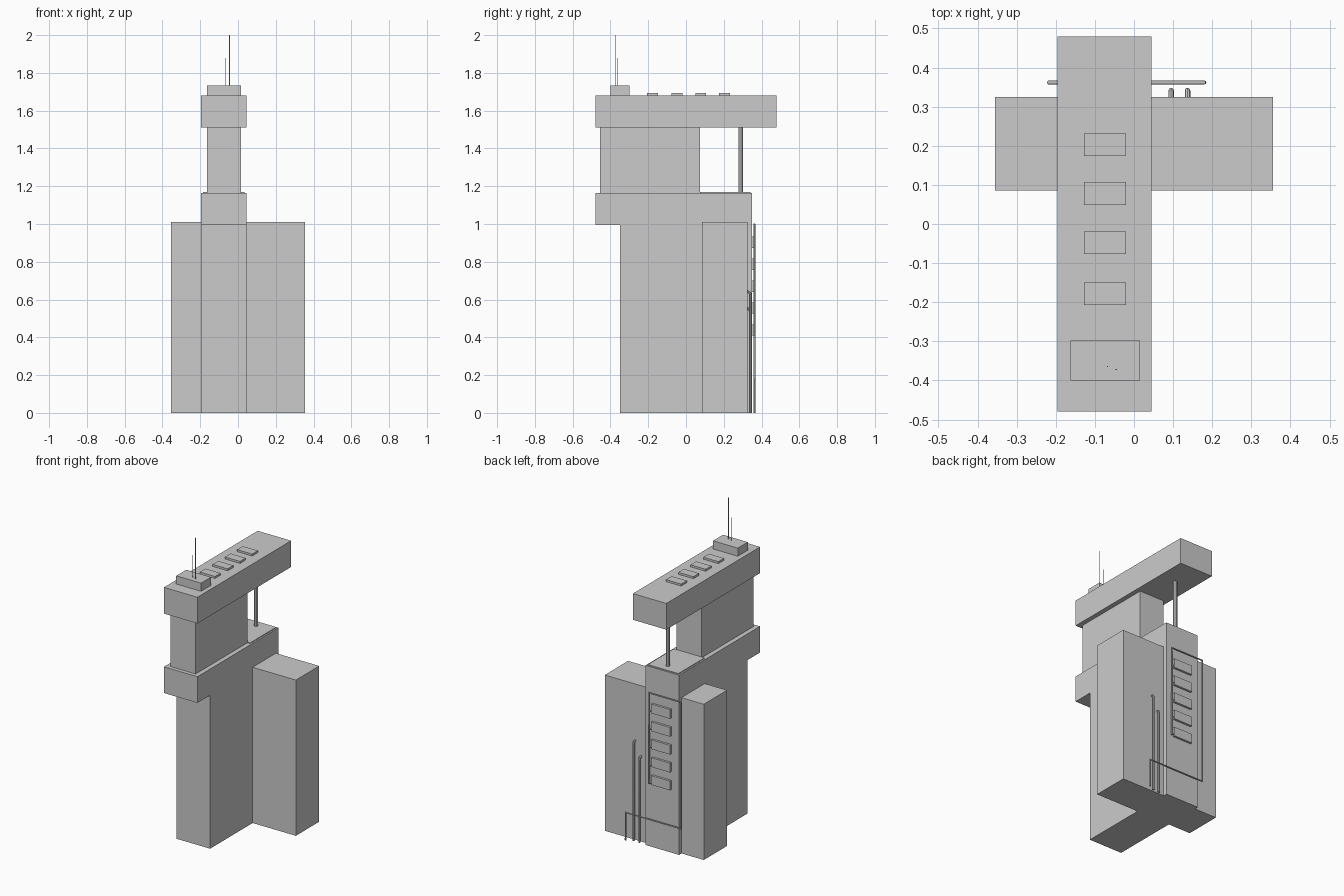
import bpy
import bmesh
import math

if "Cube" in bpy.data.objects:
    bpy.data.objects.remove(bpy.data.objects["Cube"])


def finish(name, bm):
    bmesh.ops.recalc_face_normals(bm, faces=bm.faces)
    me = bpy.data.meshes.new(name)
    bm.to_mesh(me)
    bm.free()
    ob = bpy.data.objects.new(name, me)
    bpy.context.collection.objects.link(ob)
    return ob


def box(name, x0, x1, y0, y1, z0, z1):
    bm = bmesh.new()
    bmesh.ops.create_cube(bm, size=1)
    for v in bm.verts:
        v.co = (x1 if v.co.x > 0 else x0, y1 if v.co.y > 0 else y0, z1 if v.co.z > 0 else z0)
    return finish(name, bm)


def extrude_x(name, profile, x0, x1):
    """Side profile of (y, z) points extruded along x."""
    bm = bmesh.new()
    face = bm.faces.new([bm.verts.new((x0, y, z)) for y, z in profile])
    ext = bmesh.ops.extrude_face_region(bm, geom=[face])["geom"]
    bmesh.ops.translate(bm, vec=(x1 - x0, 0, 0),
                        verts=[g for g in ext if isinstance(g, bmesh.types.BMVert)])
    return finish(name, bm)


def tube(name, points, radius):
    cu = bpy.data.curves.new(name, "CURVE")
    cu.dimensions = "3D"
    cu.bevel_depth = radius
    cu.bevel_resolution = 2
    cu.use_fill_caps = True
    sp = cu.splines.new("POLY")
    sp.points.add(len(points) - 1)
    for p, co in zip(sp.points, points):
        p.co = (*co, 1)
    ob = bpy.data.objects.new(name, cu)
    bpy.context.collection.objects.link(ob)
    bpy.ops.object.select_all(action="DESELECT")
    bpy.context.view_layer.objects.active = ob
    ob.select_set(True)
    bpy.ops.object.convert(target="MESH")
    bpy.ops.object.shade_smooth_by_angle()


XL, XR = -0.195, 0.045

# Main tower with front overhang
extrude_x("main_tower", [(-0.35, 0), (0.35, 0), (0.35, 1.165), (-0.48, 1.165),
                         (-0.48, 0.995), (-0.35, 0.995)], XL, XR)

# Side wings
box("left_wing", -0.355, XL, 0.086, 0.325, 0, 1.01)
box("right_wing", XR, 0.355, 0.086, 0.325, 0, 1.01)

# Upper storey, terrace, roof slab and support column
box("upper_storey", -0.165, 0.015, -0.455, 0.075, 1.165, 1.51)
box("terrace_floor", -0.185, 0.035, 0.075, 0.342, 1.165, 1.17)
box("roof_slab", XL, XR, -0.48, 0.48, 1.51, 1.68)
tube("terrace_column", [(-0.073, 0.29, 1.165), (-0.073, 0.29, 1.51)], 0.012)

# Roof box, vents and antennas
box("roof_box", -0.163, 0.015, -0.40, -0.298, 1.68, 1.733)
for i, y in enumerate((-0.178, -0.048, 0.078, 0.203)):
    box(f"roof_vent_{i + 1}", -0.128, -0.02, y - 0.029, y + 0.029, 1.68, 1.693)
tube("tall_antenna", [(-0.045, -0.372, 1.733), (-0.045, -0.372, 2.0)], 0.002)
tube("short_antenna", [(-0.068, -0.364, 1.733), (-0.068, -0.364, 1.88)], 0.0015)

# Rear wall units, each with a short feed pipe
PY = 0.362
for i in range(5):
    z = 0.903 - i * 0.116
    box(f"wall_unit_{i + 1}", -0.14, -0.005, 0.35, 0.364, z - 0.03, z + 0.03)
    tube(f"unit_feed_{i + 1}", [(0.012, PY, z - 0.02), (-0.006, PY, z - 0.02)], 0.004)

# Conduit running around the rear wall
tube("rear_conduit", [(0.012, PY, 0.41), (0.012, PY, 1.0), (-0.219, PY, 1.0),
                      (-0.219, PY, 0.18), (0.18, PY, 0.18), (0.18, PY, 0)], 0.005)

# Standing pipes that bend into the wing
for i, (x, h) in enumerate(((0.095, 0.56), (0.137, 0.65))):
    r = 0.018
    bend = [(x, 0.323 + r * math.cos(a), h - 0.007 - r + r * math.sin(a))
            for a in (math.radians(d) for d in (0, 22.5, 45, 67.5, 90))]
    tube(f"standing_pipe_{i + 1}", [(x, 0.341, 0)] + bend, 0.007)
